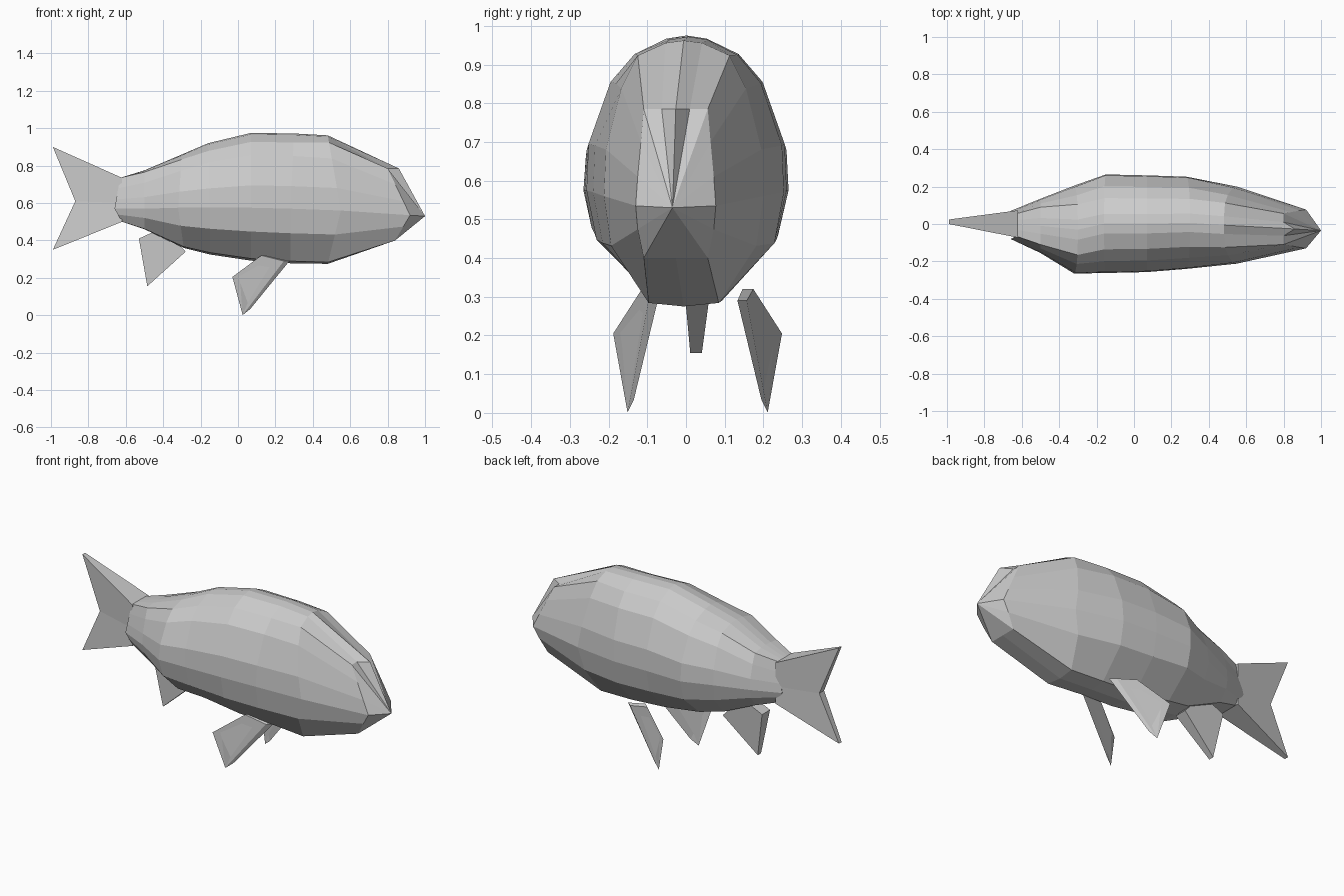
import bpy, bmesh
from mathutils import Vector

cube = bpy.data.objects.get("Cube")
if cube:
    bpy.data.objects.remove(cube)

grey = bpy.data.materials.new("pale grey")
grey.diffuse_color = (0.6, 0.6, 0.6, 1)
grey.use_nodes = True
grey.node_tree.nodes["Principled BSDF"].inputs["Base Color"].default_value = (0.6, 0.6, 0.6, 1)


def finish(bm, name):
    bmesh.ops.recalc_face_normals(bm, faces=bm.faces)
    mesh = bpy.data.meshes.new(name)
    bm.to_mesh(mesh)
    bm.free()
    mesh.materials.append(grey)
    obj = bpy.data.objects.new(name, mesh)
    bpy.context.collection.objects.link(obj)
    return obj


# Half cross-sections (width, height), crown to belly: rounded and boxy
ROUND = [(0, 1), (.2, .98), (.52, .88), (.76, .7), (.98, .3), (1, 0), (.9, -.45), (.35, -.96), (0, -1)]
BOXY = [(0, 1), (.35, 1), (.8, 1), (.87, .66), (.95, .3), (1, 0), (.95, -.45), (.8, -1), (0, -1)]

# x at crown, middle, belly; reach to left and right; z at crown, middle, belly; boxiness
STATIONS = [
    (-.63, -.66, -.62, .07, .08, .735, .57, .5, 1),
    (-.5, -.5, -.5, .135, .155, .775, .57, .46, .6),
    (-.3, -.32, -.29, .205, .265, .86, .575, .36, .2),
    (-.16, -.15, -.15, .265, .262, .92, .575, .325, 0),
    (.07, .07, .07, .26, .257, .975, .575, .292, 0),
    (.3, .28, .28, .253, .24, .972, .57, .278, 0),
    (.48, .55, .48, .2, .212, .962, .56, .275, .2),
    (.8, .92, .84, .077, .13, .785, .535, .4, 1),
]


def make_body():
    bm = bmesh.new()
    rings = []
    for xt, xm, xb, left, right, zt, zm, zb, box in STATIONS:
        half = [tuple(a + (b - a) * box for a, b in zip(r, s)) for r, s in zip(ROUND, BOXY)]
        loop = half + [(-w, h) for w, h in reversed(half[1:-1])]
        ring = []
        for w, h in loop:
            x_end, z_end = (xt, zt) if h > 0 else (xb, zb)
            ring.append(bm.verts.new((xm + (x_end - xm) * abs(h),
                                      (left - right) / 2 + w * (left + right) / 2,
                                      zm + (z_end - zm) * abs(h))))
        rings.append(ring)
    n = len(rings[0])
    for a, b in zip(rings, rings[1:]):
        for i in range(n):
            j = (i + 1) % n
            bm.faces.new((a[i], a[j], b[j], b[i]))
    bm.faces.new(rings[0])
    # Pointed snout with a raised centre ridge
    rings[-1][0].co.x += .06
    tip = bm.verts.new((1, -.035, .53))
    for i in range(n):
        bm.faces.new((rings[-1][i], rings[-1][(i + 1) % n], tip))
    return finish(bm, "body")


def make_fin(name, points, offsets, faces):
    """Thin fin: each outline point is split into two by its offset."""
    bm = bmesh.new()
    a = [bm.verts.new(Vector(p) - Vector(o)) for p, o in zip(points, offsets)]
    b = [bm.verts.new(Vector(p) + Vector(o)) for p, o in zip(points, offsets)]
    for f in faces:
        bm.faces.new([a[i] for i in f])
        bm.faces.new([b[i] for i in reversed(f)])
    edges = {(f[i], f[(i + 1) % len(f)]) for f in faces for i in range(len(f))}
    for i, j in sorted(edges):
        if (j, i) not in edges:
            bm.faces.new((a[j], a[i], b[i], b[j]))
    return finish(bm, name)


make_body()

# Forked tail, thick at the root and thin at the tips
thick, thin = (0, .073, 0), (0, .012, 0)
make_fin("tail_fin",
         [(-.62, 0, .735), (-.99, .012, .9), (-.87, .01, .61),
          (-.99, .012, .35), (-.62, 0, .5), (-.62, 0, .6)],
         [thick, thin, (0, .022, 0), thin, thick, thick],
         [(0, 1, 2, 5), (5, 2, 3, 4)])

# Small fin under the tail
make_fin("belly_fin",
         [(-.4, .03, .47), (-.53, .03, .41), (-.485, .026, .155), (-.28, .03, .34)],
         [(0, .036, 0), (0, .036, 0), (0, .015, 0), (0, .036, 0)],
         [(0, 1, 2, 3)])

# Pair of swept side fins, the left one set further out
for name, side, shift in (("right_fin", -1, 0), ("left_fin", 1, .06)):
    outline = [(.14, .1, .32), (-.015, .18, .205), (.045, .143, .017), (.26, .085, .29)]
    make_fin(name,
             [(x, side * (y + shift), z) for x, y, z in outline],
             [(.015, -side * .014, 0), (.015, -side * .008, 0),
              (.02, -side * .008, .016), (.015, -side * .012, 0)],
             [(0, 1, 2, 3)])
